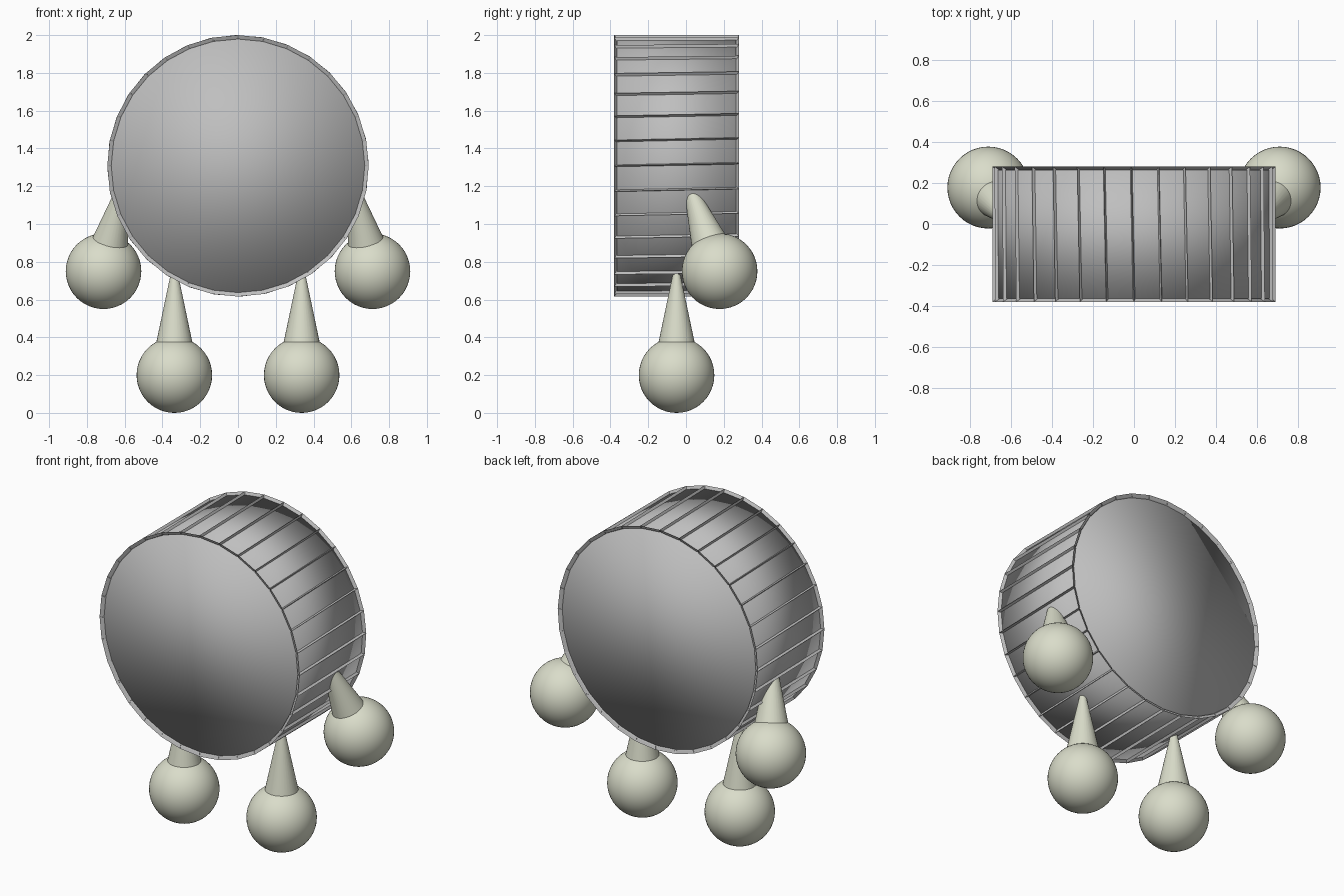
import bpy, bmesh, math
from mathutils import Vector, Matrix

if "Cube" in bpy.data.objects:
    bpy.data.objects.remove(bpy.data.objects["Cube"])


def material(name, rgb):
    m = bpy.data.materials.new(name)
    m.diffuse_color = (*rgb, 1)
    m.use_nodes = True
    m.node_tree.nodes["Principled BSDF"].inputs["Base Color"].default_value = m.diffuse_color
    return m


GREY = material("drum grey", (0.52, 0.52, 0.52))
CREAM = material("pale cream", (0.70, 0.72, 0.59))


def finish(bm, name, mat, smooth=True):
    mesh = bpy.data.meshes.new(name)
    bm.to_mesh(mesh)
    bm.free()
    mesh.materials.append(mat)
    for p in mesh.polygons:
        p.use_smooth = smooth
    ob = bpy.data.objects.new(name, mesh)
    bpy.context.collection.objects.link(ob)
    return ob


CENTRE = Vector((0, -0.05, 1.308))
RADIUS, HALF, RECESS = 0.692, 0.33, 0.015


def drum(radius, half):
    """32-sided cylinder along y, its back end turned very slightly."""
    bm = bmesh.new()
    bmesh.ops.create_cone(bm, cap_ends=True, cap_tris=False, segments=32,
                          radius1=radius, radius2=radius, depth=2 * half)
    bmesh.ops.rotate(bm, verts=[v for v in bm.verts if v.co.z < 0],
                     matrix=Matrix.Rotation(0.02, 3, 'Z'))
    bmesh.ops.transform(bm, verts=bm.verts,
                        matrix=Matrix.Translation(CENTRE) @ Matrix.Rotation(math.pi / 2, 4, 'X'))
    bmesh.ops.recalc_face_normals(bm, faces=bm.faces)
    return bm


# Smooth inner body
finish(drum(RADIUS - RECESS, HALF - RECESS), "drum_body", GREY)

# Raised frame of rims and ribs: recess every face, then remove the panels
bm = drum(RADIUS, HALF)
caps = [f for f in bm.faces if len(f.verts) > 4]
sides = [f for f in bm.faces if len(f.verts) == 4]
bmesh.ops.inset_individual(bm, faces=sides, thickness=0.011, depth=-RECESS - 0.003)
bmesh.ops.inset_individual(bm, faces=caps, thickness=0.025, depth=-RECESS - 0.003)
bmesh.ops.delete(bm, geom=sides + caps, context='FACES')
finish(bm, "drum_frame", GREY, smooth=False)


def limb(name, ball, direction):
    """Ball with a tapering stalk that runs into the drum."""
    ball = Vector(ball)
    d = Vector(direction).normalized()
    bm = bmesh.new()
    bmesh.ops.create_uvsphere(bm, u_segments=48, v_segments=24, radius=0.2,
                              matrix=Matrix.Translation(ball))
    finish(bm, name + "_ball", CREAM)
    bm = bmesh.new()
    turn = d.to_track_quat('Z', 'Y').to_matrix().to_4x4()
    bmesh.ops.create_cone(bm, cap_ends=False, segments=32, radius1=0.111, radius2=0.012,
                          depth=0.47, matrix=Matrix.Translation(ball + d * 0.335) @ turn)
    finish(bm, name + "_stalk", CREAM)


# Two legs and two arms
for side, s in (("left", -1), ("right", 1)):
    limb(side + "_leg", (s * 0.337, -0.05, 0.2), (0, 0, 1))
    limb(side + "_arm", (s * 0.712, 0.178, 0.75), (-s * 0.23, -0.36, 1))
